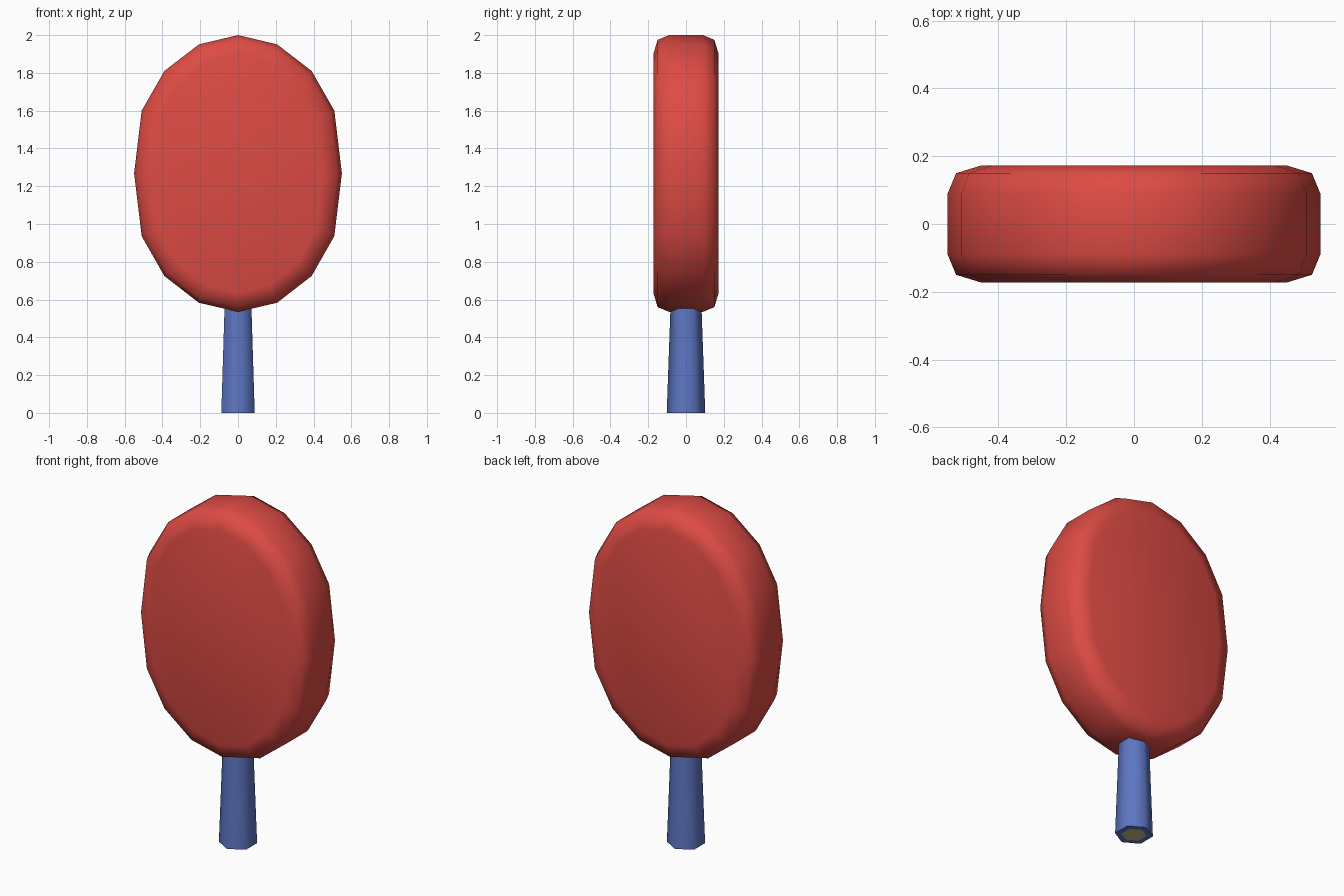
import bpy, bmesh, math

if "Cube" in bpy.data.objects:
    bpy.data.objects.remove(bpy.data.objects["Cube"])


def material(name, rgb):
    # sRGB 0-255 to linear
    m = bpy.data.materials.new(name)
    lin = [((c / 255 + 0.055) / 1.055) ** 2.4 for c in rgb]
    m.diffuse_color = (*lin, 1)
    m.use_nodes = True
    m.node_tree.nodes["Principled BSDF"].inputs["Base Color"].default_value = m.diffuse_color
    return m


def loft(name, rings, mats, smooth_angle):
    # Skin a stack of closed rings and cap both ends
    bm = bmesh.new()
    loops = [[bm.verts.new(p) for p in ring] for ring in rings]
    n = len(loops[0])
    for a, b in zip(loops, loops[1:]):
        for i in range(n):
            j = (i + 1) % n
            bm.faces.new((a[i], a[j], b[j], b[i]))
    bm.faces.new(loops[0][::-1])
    bm.faces.new(loops[-1])
    bmesh.ops.recalc_face_normals(bm, faces=bm.faces)
    me = bpy.data.meshes.new(name)
    bm.to_mesh(me)
    bm.free()
    for m in mats:
        me.materials.append(m)
    ob = bpy.data.objects.new(name, me)
    bpy.context.collection.objects.link(ob)
    bpy.ops.object.select_all(action='DESELECT')
    ob.select_set(True)
    bpy.context.view_layer.objects.active = ob
    bpy.ops.object.shade_smooth_by_angle(angle=math.radians(smooth_angle))
    return ob


red = material("red", (222, 75, 68))
blue = material("blue", (93, 118, 194))
cream = material("cream", (196, 190, 130))

# Paddle head: right half of the 16-sided outline, mirrored
CZ = 1.268
right = [(0, 2.0), (0.207, 1.951), (0.39, 1.81), (0.51, 1.60), (0.55, 1.268),
         (0.51, 0.936), (0.39, 0.725), (0.207, 0.583), (0, 0.535)]
outline = right + [(-x, z) for x, z in right[-2:0:-1]]


def head_ring(y, inset):
    sx, sz = 1 - inset / 0.55, 1 - inset / 0.733
    return [(x * sx, y, CZ + (z - CZ) * sz) for x, z in outline]


half = [(0.173, 0.10), (0.15, 0.025), (0.09, 0.0)]
profile = [(-y, i) for y, i in half] + half[::-1]
loft("paddle_head", [head_ring(y, i) for y, i in profile], [red], 60)


# Tapered hexagonal handle with a cream core at the bottom
def hexagon(r, z):
    return [(r * math.sin(k * math.pi / 3), r * math.cos(k * math.pi / 3), z)
            for k in range(6)]


handle = loft("handle", [hexagon(0.068, 0), hexagon(0.102, 0), hexagon(0.08, 0.62)],
              [blue, cream], 65)
for f in handle.data.polygons:
    if f.normal.z < -0.9 and f.center.xy.length < 0.01:
        f.material_index = 1
